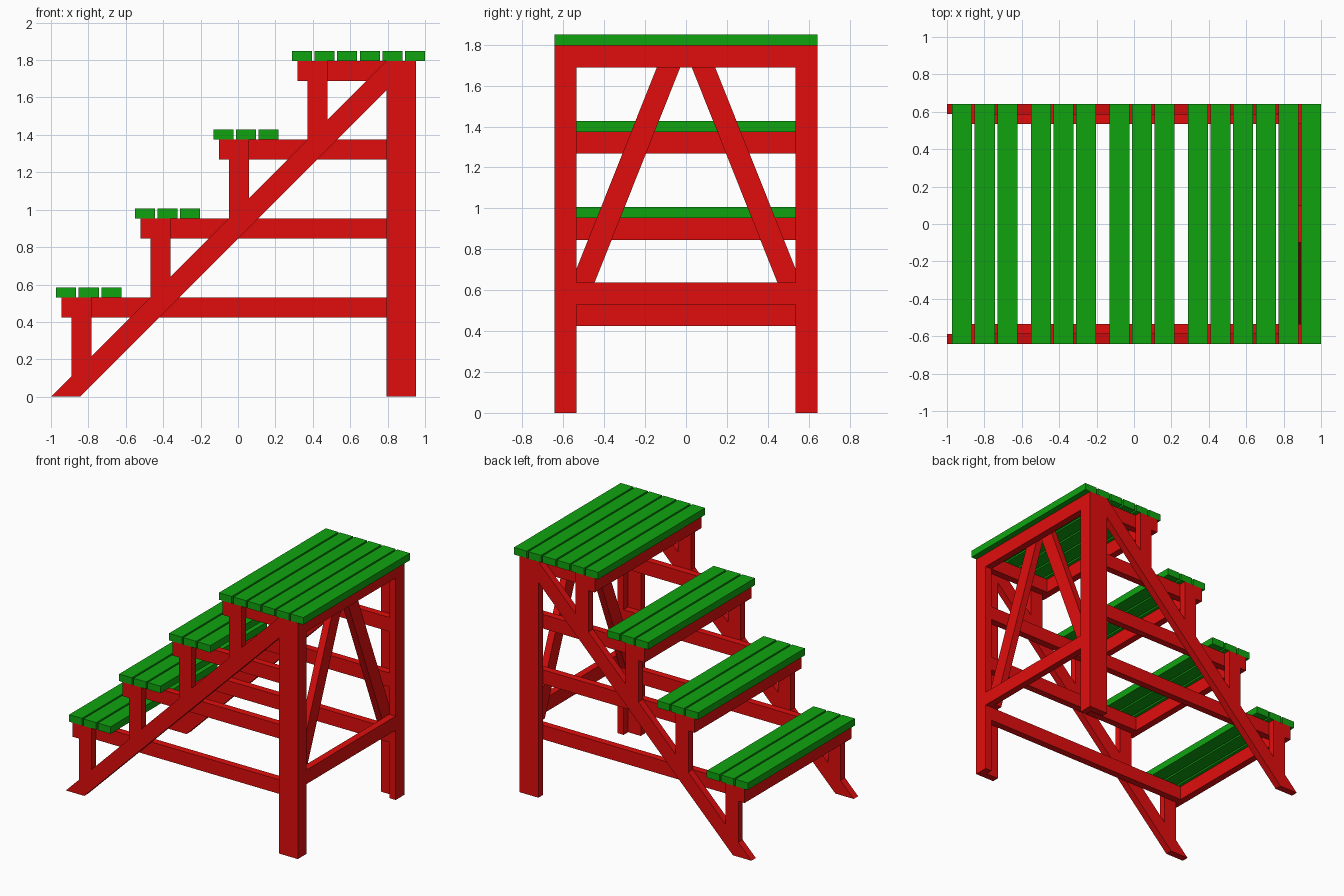
import bpy, bmesh

if "Cube" in bpy.data.objects:
    bpy.data.objects.remove(bpy.data.objects["Cube"])

T = 0.0535          # board thickness
W = 0.107           # board width
Y = 0.642           # half width of the stand
RISE, RUN = 0.4217, 0.4205
PX0, PX1 = 0.793, 0.953   # rear post extent in x
TOP = 1.796         # underside of the top planks


def paint(name, rgb):
    m = bpy.data.materials.new(name)
    m.diffuse_color = (*rgb, 1)
    m.use_nodes = True
    m.node_tree.nodes["Principled BSDF"].inputs["Base Color"].default_value = m.diffuse_color
    return m


RED = paint("red_paint", (0.75, 0.004, 0.004))
GREEN = paint("green_paint", (0.005, 0.37, 0.005))


def extrude(name, pts, vec, mat):
    """Extrude a flat polygon of 3D points along vec."""
    bm = bmesh.new()
    face = bm.faces.new([bm.verts.new(p) for p in pts])
    ext = bmesh.ops.extrude_face_region(bm, geom=[face])
    verts = [g for g in ext["geom"] if isinstance(g, bmesh.types.BMVert)]
    bmesh.ops.translate(bm, verts=verts, vec=vec)
    bmesh.ops.recalc_face_normals(bm, faces=bm.faces)
    me = bpy.data.meshes.new(name)
    bm.to_mesh(me)
    bm.free()
    me.materials.append(mat)
    ob = bpy.data.objects.new(name, me)
    bpy.context.collection.objects.link(ob)
    return ob


def box(name, x, y, z, mat=RED):
    pts = [(x[0], y[0], z[0]), (x[1], y[0], z[0]), (x[1], y[1], z[0]), (x[0], y[1], z[0])]
    return extrude(name, pts, (0, 0, z[1] - z[0]), mat)


def side_board(name, profile, y0, y1):
    """Board lying in the xz plane, made from an (x, z) profile."""
    return extrude(name, [(x, y0, z) for x, z in profile], (0, y1 - y0, 0), RED)


for s, side in ((-1, "front"), (1, "back")):
    outer, mid, inner = s * Y, s * (Y - T), s * (Y - W)

    # sloping stringer
    side_board(side + "_stringer",
               [(-1, 0), (-0.845, 0), (PX0, PX0 + 0.845), (PX0, TOP)], outer, mid)

    # L-shaped rear post from two boards
    box(side + "_post_side", (PX0, PX1 - T), sorted((outer, mid)), (0, TOP))
    box(side + "_post_rear", (PX1 - T, PX1), sorted((outer, inner)), (0, TOP))

    # step uprights and horizontal rails
    for i in range(4):
        x = -0.943 + RUN * i
        z = 0.531 + RISE * i
        a, b = x + T, x + T + W
        side_board(f"{side}_upright_{i + 1}",
                   [(a, a + 1), (b, b + 1), (b, z), (a, z)], outer, mid)
        box(f"{side}_rail_{i + 1}", (x + T, PX1 - T), sorted((mid, inner)), (z - W, z))

    # leaning brace behind the rear beams
    brace = [(0, TOP), (0, 1.76), (0.489, 0.531), (Y - T, 0.531), (Y - T, 0.571), (0.10, TOP)]
    extrude(side + "_brace", [(PX1 - 2 * T, s * y, z) for y, z in brace], (T, 0, 0), RED)

# cross boards under the step noses, and the planks
for i in range(4):
    x = -0.943 + RUN * i
    z = 0.531 + RISE * i
    box(f"nose_board_{i + 1}", (x, x + T), (-Y, Y), (z - W, z))
    for k in range(6 if i == 3 else 3):
        px = -0.972 + RUN * i + 0.1205 * k
        box(f"step_{i + 1}_plank_{k + 1}", (px, px + W), (-Y, Y), (z, z + T), GREEN)

# rear beams
for name, z in (("upper_rear_beam", TOP - W), ("lower_rear_beam", 0.531)):
    box(name, (PX1 - T, PX1), (-Y + W, Y - W), (z, z + W))
